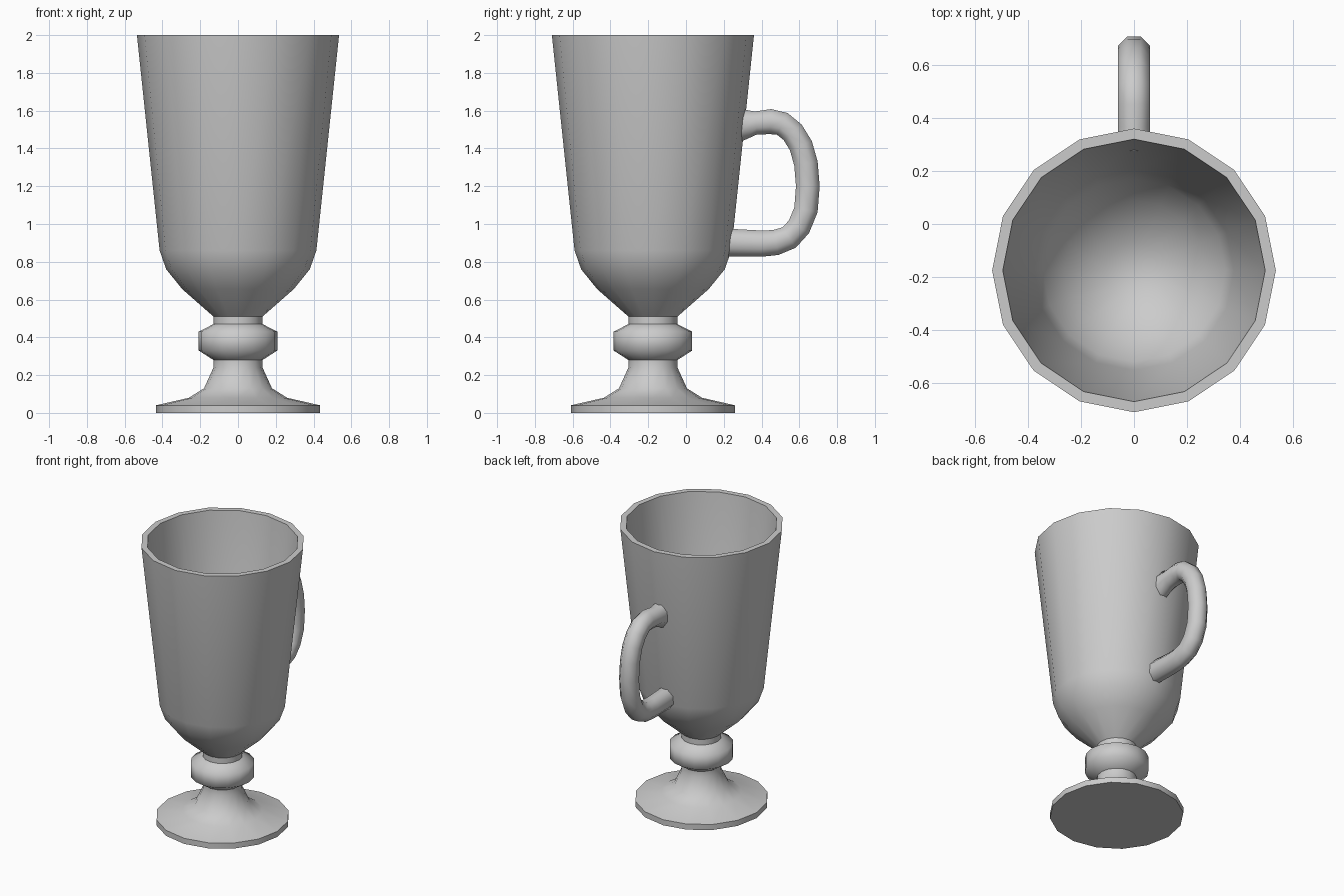
import bpy, bmesh
from math import cos, sin, pi
from mathutils import Vector

if "Cube" in bpy.data.objects:
    bpy.data.objects.remove(bpy.data.objects["Cube"])

CY = -0.175  # cup axis in y


def finish(bm, name):
    bmesh.ops.recalc_face_normals(bm, faces=bm.faces[:])
    me = bpy.data.meshes.new(name)
    bm.to_mesh(me)
    bm.free()
    ob = bpy.data.objects.new(name, me)
    bpy.context.collection.objects.link(ob)
    return ob


def bridge(bm, a, b):
    n = len(a)
    for i in range(n):
        j = (i + 1) % n
        f = bm.faces.new((a[i], a[j], b[j], b[i]))
        f.smooth = True


def sharpen(bm, ring):
    for i in range(len(ring)):
        e = bm.edges.get((ring[i - 1], ring[i]))
        if e:
            e.smooth = False


# Footed glass: (radius, height, sharp ring?) from the base up and down inside
profile = [
    (0.435, 0.0, 1), (0.435, 0.04, 1), (0.26, 0.08, 0), (0.18, 0.13, 0),
    (0.13, 0.24, 0), (0.13, 0.28, 1),
    (0.208, 0.33, 0), (0.208, 0.43, 0), (0.13, 0.47, 1), (0.13, 0.51, 1),
    (0.295, 0.655, 0), (0.38, 0.76, 0), (0.415, 0.86, 0), (0.535, 2.0, 1),
    (0.495, 2.0, 1), (0.377, 0.87, 0), (0.345, 0.78, 0), (0.265, 0.68, 0),
    (0.11, 0.55, 0)]
bm = bmesh.new()
rings = []
for r, z, _ in profile:
    rings.append([bm.verts.new((r * cos(2 * pi * i / 16),
                                CY + r * sin(2 * pi * i / 16), z))
                  for i in range(16)])
for a, b in zip(rings, rings[1:]):
    bridge(bm, a, b)
bm.faces.new(rings[0])
bm.faces.new(rings[-1]).smooth = True
for ring, p in zip(rings, profile):
    if p[2]:
        sharpen(bm, ring)
finish(bm, "footed_glass")

# Handle: octagonal tube along (y, z, radius), ends buried in the glass wall
path = [
    (0.285, 1.525, 0.095), (0.37, 1.535, 0.066), (0.45, 1.542, 0.072),
    (0.51, 1.53, 0.069), (0.565, 1.485, 0.068), (0.608, 1.415, 0.068),
    (0.635, 1.32, 0.068), (0.645, 1.2, 0.068), (0.635, 1.075, 0.068),
    (0.598, 0.985, 0.068), (0.545, 0.928, 0.07), (0.475, 0.902, 0.073),
    (0.40, 0.896, 0.075), (0.225, 0.902, 0.079)]
pts = [Vector((0, y, z)) for y, z, _ in path]
bm = bmesh.new()
rings = []
for k, p in enumerate(pts):
    t = (pts[min(k + 1, len(pts) - 1)] - pts[max(k - 1, 0)]).normalized()
    nrm = Vector((1, 0, 0)).cross(t)
    r = path[k][2]
    ring = []
    for i in range(8):
        a = 2 * pi * (i + 0.5) / 8
        ring.append(bm.verts.new(p + Vector((0.066 * cos(a), 0, 0))
                                 + nrm * r * sin(a)))
    rings.append(ring)
for a, b in zip(rings, rings[1:]):
    bridge(bm, a, b)
for ring in (rings[0], rings[-1]):
    bm.faces.new(ring)
    sharpen(bm, ring)
finish(bm, "handle")
